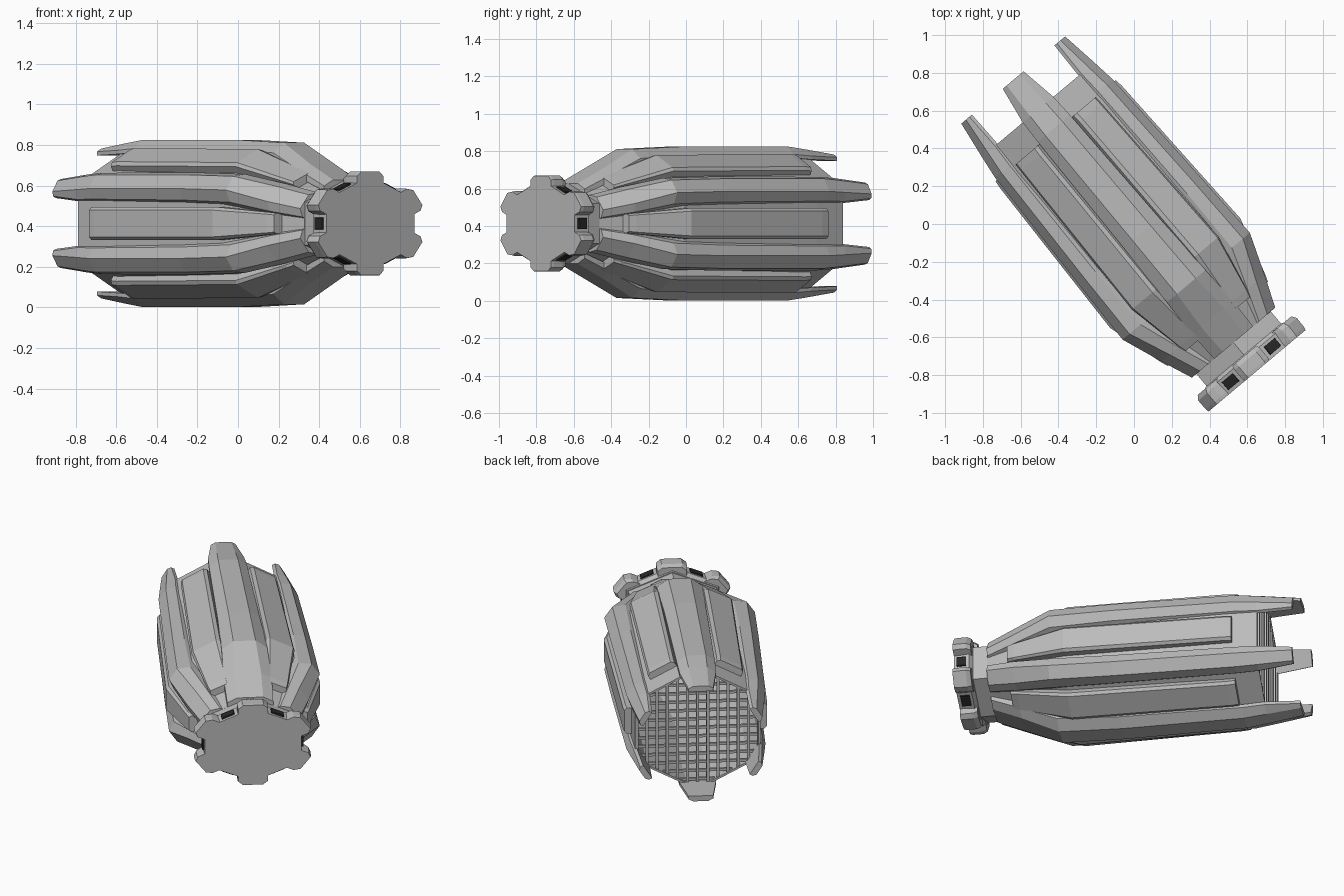
import bpy, bmesh, math

if "Cube" in bpy.data.objects:
    bpy.data.objects.remove(bpy.data.objects["Cube"])

YAW, ZC = math.radians(40), 0.413

def material(name, c):
    m = bpy.data.materials.new(name)
    m.diffuse_color = (*c, 1)
    m.use_nodes = True
    m.node_tree.nodes["Principled BSDF"].inputs["Base Color"].default_value = m.diffuse_color
    return m

GREY = material("hull grey", (0.5, 0.5, 0.5))
BLACK = material("vent black", (0.02, 0.02, 0.02))

# sideways stretch along the axis: the hexagon is wider toward the nose
STRETCH = [(-1.1, 1.38), (-0.82, 1.4), (-0.65, 1.3), (-0.34, 1.17), (0.6, 1.08), (1.1, 1.07)]

def stretch(u):
    for (a, ka), (b, kb) in zip(STRETCH, STRETCH[1:]):
        if u <= b:
            return ka + (kb - ka) * (u - a) / (b - a)
    return STRETCH[-1][1]

def place(w, z, u):
    """Local across / up / along to world."""
    w *= stretch(u)
    c, s = math.cos(YAW), math.sin(YAW)
    return (w * c - u * s, w * s + u * c, z + ZC)

def polar(ang, r, t):
    """Point at radius r along ang, shifted t sideways."""
    c, s = math.cos(ang), math.sin(ang)
    return (r * c - t * s, r * s + t * c)

def loft(bm, rings):
    """rings: list of (u, [(w, z), ...]); closed tube with end caps."""
    vs = [[bm.verts.new(place(w, z, u)) for w, z in pts] for u, pts in rings]
    n = len(vs[0])
    for a, b in zip(vs, vs[1:]):
        for i in range(n):
            bm.faces.new((a[i], a[(i + 1) % n], b[(i + 1) % n], b[i]))
    bm.faces.new(vs[0][::-1])
    bm.faces.new(vs[-1])

def part(name, ringsets, mat=GREY):
    bm = bmesh.new()
    for rings in ringsets:
        loft(bm, rings)
    bmesh.ops.recalc_face_normals(bm, faces=bm.faces)
    me = bpy.data.meshes.new(name)
    bm.to_mesh(me)
    bm.free()
    me.materials.append(mat)
    bpy.context.collection.objects.link(bpy.data.objects.new(name, me))

def hexagon(apothem):
    return [polar(math.radians(30 + 60 * i), apothem / math.cos(math.pi / 6), 0) for i in range(6)]

def raised(ang, r, hb, ht, ri, c, f=1.0):
    """Chamfered bar section: base half width hb, top half width ht."""
    return [polar(ang, p, t * f) for p, t in
            ((ri, -hb), (r - c, -hb), (r, -ht), (r, ht), (r - c, hb), (ri, hb))]

CORNERS = [math.radians(30 + 60 * i) for i in range(6)]
SIDES = [math.radians(60 * i) for i in range(6)]

# thin hollow hexagonal hull, open at the tail
part("hull", [[(u, hexagon(a)) for u, a in (
    (-0.82, 0.185), (-0.65, 0.238), (-0.34, 0.333), (0.6, 0.348), (0.79, 0.34),
    (0.79, 0.328), (0.6, 0.335), (-0.34, 0.32), (-0.65, 0.225))]])

# six corner ribs running out into tail fins: u, r, base, top, inner, chamfer
RIB = ((-0.82, 0.215, 0.08, 0.045, 0.16, 0.03),
       (-0.65, 0.292, 0.09, 0.05, 0.22, 0.035),
       (-0.43, 0.398, 0.092, 0.045, 0.30, 0.05),
       (-0.06, 0.412, 0.09, 0.045, 0.345, 0.045),
       (0.66, 0.412, 0.086, 0.045, 0.35, 0.042),
       (0.79, 0.396, 0.082, 0.042, 0.342, 0.035),
       (0.995, 0.369, 0.056, 0.035, 0.335, 0.015))
# top and bottom ribs are broader than the side ones
part("corner_ribs", [[(u, raised(a, *s, 1.2 if abs(math.sin(a)) > 0.9 else 0.87)) for u, *s in RIB]
                     for a in CORNERS])

# thick raised panels between the ribs
PANEL = ((-0.69, 0.262, 0.05, 0.042, 0.20, 0.012),
         (-0.65, 0.278, 0.055, 0.046, 0.21, 0.012),
         (-0.34, 0.385, 0.082, 0.066, 0.325, 0.014),
         (0.6, 0.39, 0.082, 0.066, 0.34, 0.014),
         (0.645, 0.386, 0.082, 0.066, 0.34, 0.014))
part("side_panels", [[(u, raised(a, *s)) for u, *s in PANEL] for a in SIDES])

# neck and nose cap with six lobes
part("neck", [[(-0.92, hexagon(0.185)), (-0.80, hexagon(0.185))]])
part("nose_cap", [[(-1.014, hexagon(0.204)), (-0.925, hexagon(0.208)), (-0.905, hexagon(0.19))]])
LOBE = ((-1.014, 0.255, 0.062, 0.042, 0.12, 0.022), (-0.995, 0.257, 0.064, 0.044, 0.12, 0.022),
        (-0.935, 0.257, 0.064, 0.044, 0.12, 0.022), (-0.91, 0.245, 0.06, 0.04, 0.12, 0.022))
part("nose_lobes", [[(u, raised(a, *s)) for u, *s in LOBE] for a in CORNERS])

# black vents set between the lobes
VENT = (0.213, 0.03, 0.028, 0.2, 0.002)
part("nose_vents", [[(u, raised(a, *VENT)) for u in (-0.995, -0.94)] for a in SIDES], BLACK)

# tail grille: crossed bars clipped to the hexagon opening
A, H = 0.333, 0.008
R = A / math.cos(math.pi / 6)
bars = []
for i in range(-6, 7):
    p = i * 0.055
    lz = R - abs(p) * math.tan(math.pi / 6)
    lw = min(A, (R - abs(p)) * math.sqrt(3))
    for hw, hz, cw, cz, u0 in ((H, lz, p, 0, 0.77), (lw, H, 0, p, 0.76)):
        sq = [(cw - hw, cz - hz), (cw + hw, cz - hz), (cw + hw, cz + hz), (cw - hw, cz + hz)]
        bars.append([(u0, sq), (u0 + 0.014, sq)])
part("tail_grille", bars)
